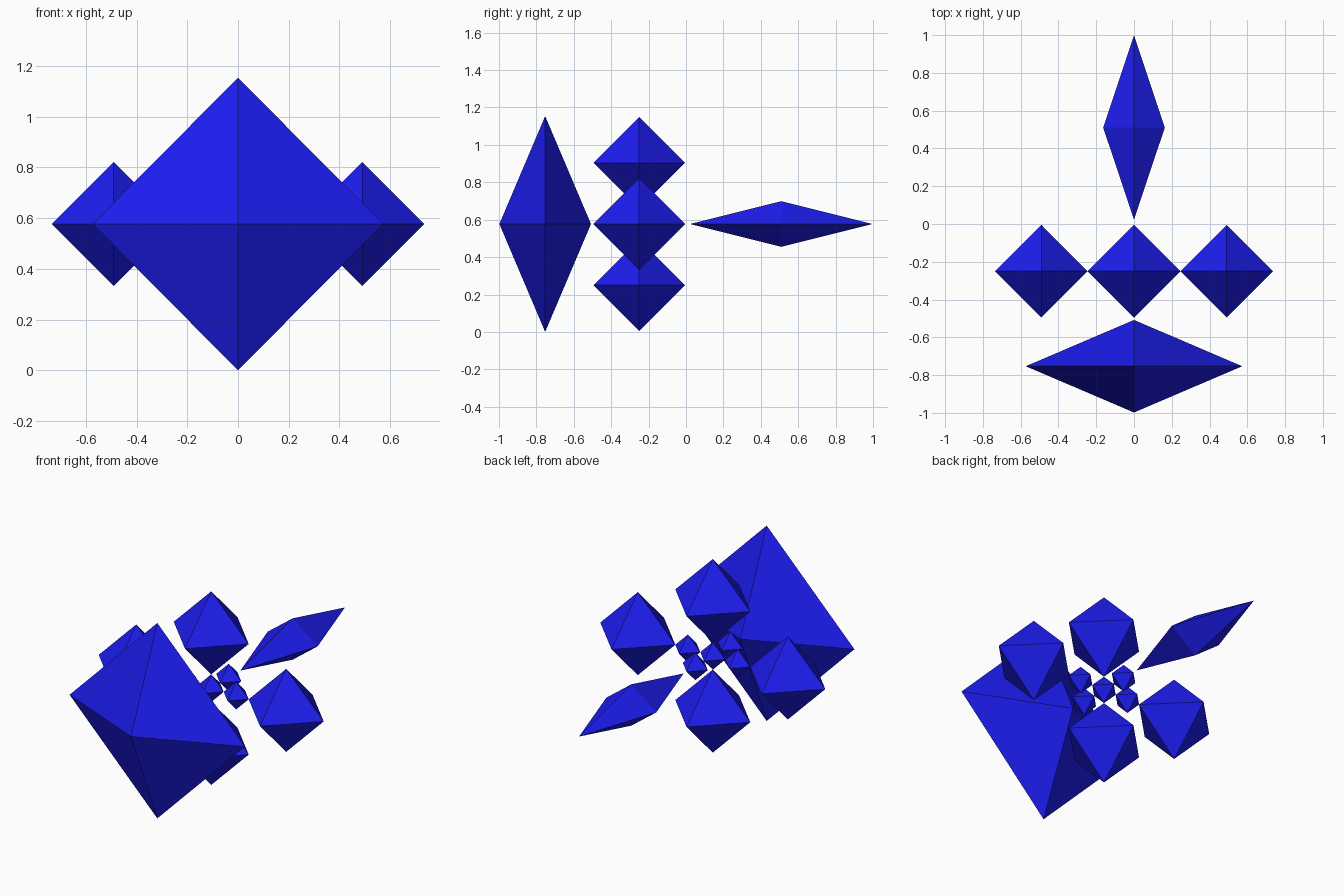
import bpy, bmesh
from mathutils import Vector

if "Cube" in bpy.data.objects:
    bpy.data.objects.remove(bpy.data.objects["Cube"])

blue = bpy.data.materials.new("crystal_blue")
blue.diffuse_color = (0.012, 0.012, 0.87, 1)
blue.use_nodes = True
blue.node_tree.nodes["Principled BSDF"].inputs["Base Color"].default_value = blue.diffuse_color

HUB = Vector((0, -0.25, 0.577))   # centre of the cluster
R = 0.245                         # radius of a medium crystal
r = R / 3                         # radius of a small crystal


def crystal(name, centre, radii):
    """Eight-faced crystal with its six points on the axes."""
    bm = bmesh.new()
    corners = []
    for axis in range(3):
        for sign in (1, -1):
            p = Vector((0, 0, 0))
            p[axis] = sign * radii[axis]
            corners.append(bm.verts.new(p))
    bmesh.ops.convex_hull(bm, input=corners)
    bmesh.ops.recalc_face_normals(bm, faces=bm.faces)
    mesh = bpy.data.meshes.new(name)
    bm.to_mesh(mesh)
    bm.free()
    mesh.materials.append(blue)
    obj = bpy.data.objects.new(name, mesh)
    obj.location = centre
    bpy.context.collection.objects.link(obj)


# Wide front crystal and long rear spike
crystal("front_crystal", (0, -0.753, HUB.z), (0.573, 0.245, 0.577))
crystal("rear_spike", (0, 0.51, HUB.z), (0.163, 0.488, 0.122))

# Medium crystals: left, right, top and bottom
for name, sign in (("right", 1), ("left", -1)):
    crystal(name + "_crystal", HUB + Vector((sign * 2 * R, 0, 0)), (R, R, R))
for name, sign in (("top", 1), ("bottom", -1)):
    crystal(name + "_crystal", HUB + Vector((0, 0, sign * 4 * r)), (R, R, R))

# Small inner cluster: a centre crystal with one along each axis direction
crystal("inner_centre", HUB, (r, r, r))
for axis, letter in enumerate("xyz"):
    for name, sign in (("plus", 1), ("minus", -1)):
        offset = Vector((0, 0, 0))
        offset[axis] = sign * 2 * r
        crystal(f"inner_{letter}_{name}", HUB + offset, (r, r, r))
